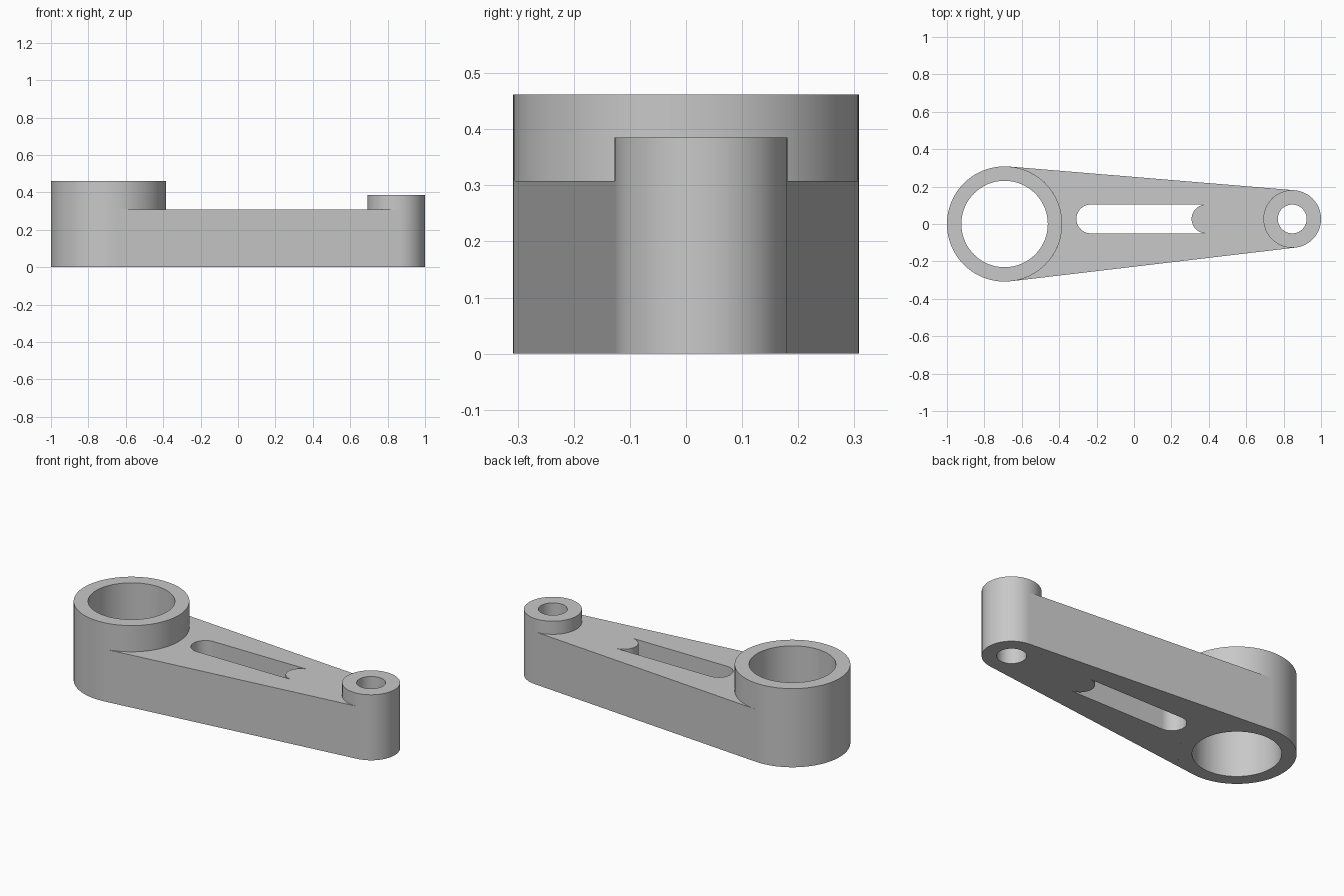
import bpy, bmesh
from math import pi, sin, cos, acos, atan2, hypot, radians

if "Cube" in bpy.data.objects:
    bpy.data.objects.remove(bpy.data.objects["Cube"])

grey = bpy.data.materials.new("plain_grey")
grey.use_nodes = True
grey.diffuse_color = (0.58, 0.58, 0.58, 1)
grey.node_tree.nodes["Principled BSDF"].inputs["Base Color"].default_value = grey.diffuse_color


def arc(centre, r, start, end, n=48):
    angles = [start + (end - start) * i / n for i in range(n + 1)]
    return [(centre[0] + r * cos(a), centre[1] + r * sin(a)) for a in angles]


def circle(centre, r):
    return arc(centre, r, 0, 2 * pi, 96)[:-1]


def prism(name, loops, height):
    """Extrude an outline with holes, given as closed 2D loops."""
    bm = bmesh.new()
    layers = []
    for z in (0, height):
        rings, edges = [], []
        for loop in loops:
            ring = [bm.verts.new((x, y, z)) for x, y in loop]
            edges += [bm.edges.new((ring[i - 1], ring[i])) for i in range(len(ring))]
            rings.append(ring)
        bmesh.ops.triangle_fill(bm, edges=edges, use_beauty=True)
        layers.append(rings)
    for low, high in zip(*layers):
        for i in range(len(low)):
            bm.faces.new((low[i - 1], low[i], high[i], high[i - 1]))
    bmesh.ops.recalc_face_normals(bm, faces=bm.faces[:])
    mesh = bpy.data.meshes.new(name)
    bm.to_mesh(mesh)
    bm.free()
    mesh.materials.append(grey)
    obj = bpy.data.objects.new(name, mesh)
    bpy.context.collection.objects.link(obj)
    bpy.ops.object.select_all(action='DESELECT')
    obj.select_set(True)
    bpy.context.view_layer.objects.active = obj
    bpy.ops.object.shade_smooth_by_angle(angle=radians(30))
    return obj


big, big_r = (-0.692, 0.0), 0.308
small, small_r = (0.846, 0.027), 0.154

# Bored bosses at both ends
prism("large_boss", [circle(big, big_r), circle(big, 0.231)], 0.462)
prism("small_boss", [circle(small, small_r), circle(small, 0.077)], 0.385)

# Tapered web, tangent to both bosses
dx, dy = small[0] - big[0], small[1] - big[1]
lean = atan2(dy, dx)
spread = acos((big_r - small_r) / hypot(dx, dy))
web = (arc(big, big_r, lean - spread, lean + spread)
       + arc(small, small_r, lean + spread, lean - spread + 2 * pi))

# Slot with a round left end and a right end that bulges inward
slot_r = 0.077
slot = (arc((-0.231, small[1]), slot_r, 1.5 * pi, 0.5 * pi)
        + arc((0.385, small[1]), slot_r, 0.5 * pi, 1.5 * pi))
prism("slotted_web", [web, slot], 0.308)
